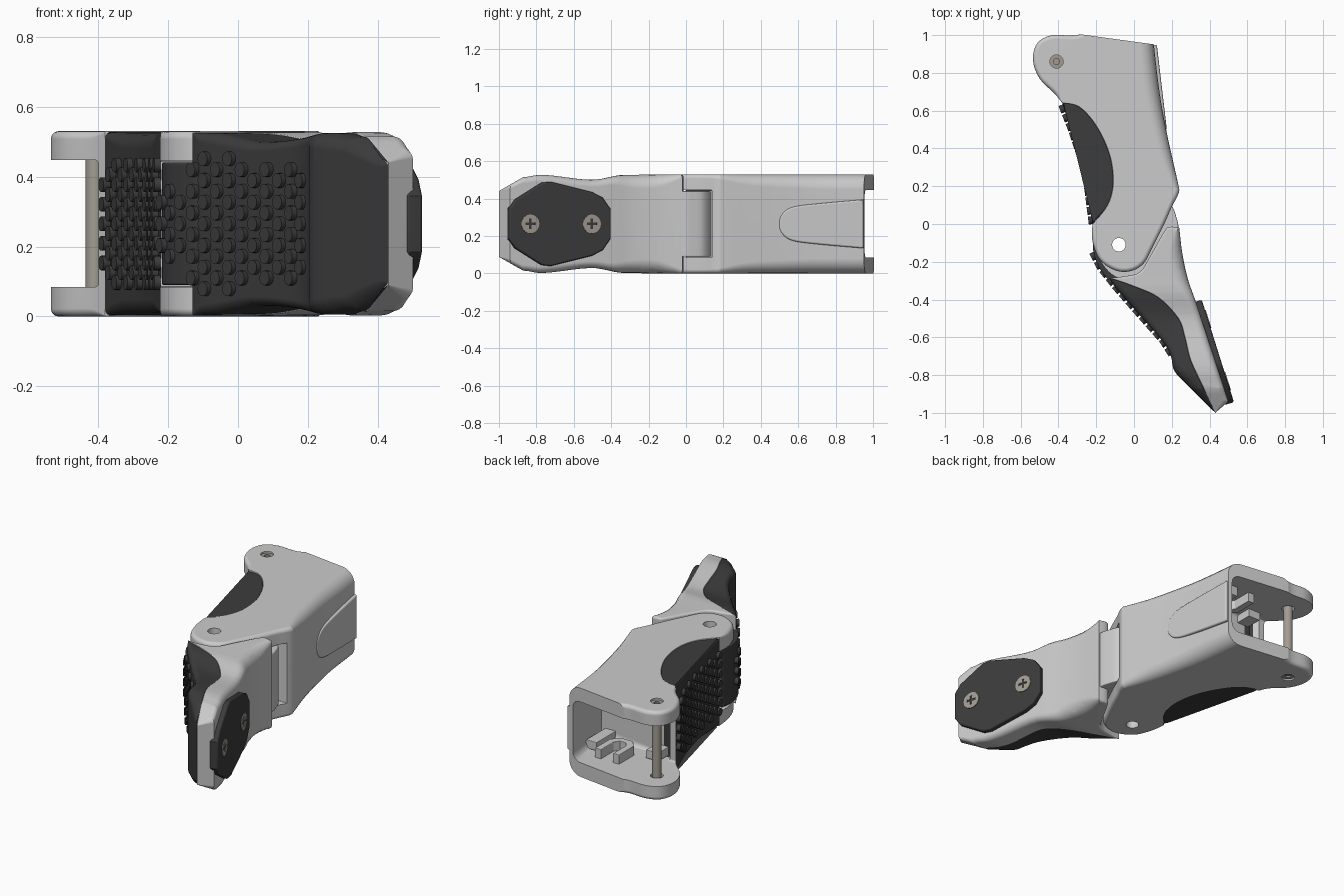
import bpy, bmesh, math
from mathutils import Vector, Matrix

if "Cube" in bpy.data.objects:
    bpy.data.objects.remove(bpy.data.objects["Cube"])

ZM = 0.265  # mid height of the part


def material(name, c):
    m = bpy.data.materials.new(name)
    m.diffuse_color = (*c, 1)
    m.use_nodes = True
    m.node_tree.nodes["Principled BSDF"].inputs["Base Color"].default_value = m.diffuse_color
    return m


DARK = material("dark_rubber", (0.045, 0.045, 0.045))
STEEL = material("steel", (0.36, 0.33, 0.29))


def finish(name, bm, mat=None, matrix=None):
    me = bpy.data.meshes.new(name)
    bm.to_mesh(me)
    bm.free()
    if matrix:
        me.transform(matrix)
    ob = bpy.data.objects.new(name, me)
    bpy.context.collection.objects.link(ob)
    if mat:
        me.materials.append(mat)
    return ob


def frame(origin, ex, ey):
    ex, ey = Vector(ex).normalized(), Vector(ey).normalized()
    m = Matrix((ex, ey, ex.cross(ey))).transposed().to_4x4()
    m.translation = origin
    return m


def curve(pts, r, steps=5):
    """Closed smooth curve; points are (x, y, rounding, sharp)."""
    ctl = []
    for p in pts:
        v = Vector((p[0], p[1], p[2] if len(p) > 2 else r))
        ctl += [v] * (2 if len(p) > 3 else 1)
    out, n = [], len(ctl)
    for i in range(n):
        a, b, c, d = (ctl[(i + k) % n] for k in (-1, 0, 1, 2))
        if (b.xy - c.xy).length < 1e-5:
            continue
        for s in range(steps):
            t = s / steps
            out.append(0.5 * (2 * b + (c - a) * t + (2 * a - 5 * b + 4 * c - d) * t * t
                              + (3 * b - a - 3 * c + d) * t ** 3))
    return out


def slab(name, pts, z0, z1, r=0.02, mat=None, matrix=None, smooth=True, levels=5):
    """Extruded outline with its rims rounded by a per-point radius."""
    ps = curve(pts, r) if smooth else [Vector((p[0], p[1], p[2] if len(p) > 2 else r)) for p in pts]
    n = len(ps)
    if sum(ps[i - 1].x * ps[i].y - ps[i].x * ps[i - 1].y for i in range(n)) < 0:
        ps.reverse()
    bm = bmesh.new()
    rings = []
    ang = [k / levels * math.pi / 2 for k in range(levels + 1)]
    for a, top in [(a, 0) for a in reversed(ang)] + [(a, 1) for a in ang]:
        ring = []
        for i, p in enumerate(ps):
            e = (p.xy - ps[i - 1].xy).normalized() + (ps[(i + 1) % n].xy - p.xy).normalized()
            e.normalize()
            rad = max(p.z, 0.003)
            q = p.xy + Vector((-e.y, e.x)) * rad * (1 - math.cos(a))
            dz = rad * (1 - math.sin(a))
            ring.append(bm.verts.new((q.x, q.y, z1 - dz if top else z0 + dz)))
        rings.append(ring)
    for a, b in zip(rings, rings[1:]):
        for i in range(n):
            bm.faces.new((a[i - 1], a[i], b[i], b[i - 1]))
    bm.faces.new(rings[0][::-1])
    bm.faces.new(rings[-1])
    return finish(name, bm, mat, matrix)


def box(name, x0, x1, y0, y1, z0, z1, **kw):
    return slab(name, [(x0, y0), (x1, y0), (x1, y1), (x0, y1)], z0, z1, 0.004, smooth=False, **kw)


def rod(name, x, y, r, z0, z1, mat=None, matrix=None):
    bm = bmesh.new()
    bmesh.ops.create_cone(bm, cap_ends=True, segments=32, radius1=r, radius2=r, depth=z1 - z0,
                          matrix=Matrix.Translation((x, y, (z0 + z1) / 2)))
    return finish(name, bm, mat, matrix)


def cut(ob, cutters):
    for c in cutters:
        m = ob.modifiers.new("cut", 'BOOLEAN')
        m.object, m.operation, m.solver, m.use_self = c, 'DIFFERENCE', 'EXACT', True
    me = bpy.data.meshes.new_from_object(
        ob.evaluated_get(bpy.context.evaluated_depsgraph_get()))
    ob.modifiers.clear()
    ob.data = me


def trim(ob, co, no):
    """Slice off everything beyond a plane and close the end."""
    bm = bmesh.new()
    bm.from_mesh(ob.data)
    bmesh.ops.bisect_plane(bm, geom=bm.verts[:] + bm.edges[:] + bm.faces[:], dist=1e-5,
                           plane_co=co, plane_no=no, clear_outer=True)
    bmesh.ops.holes_fill(bm, edges=[e for e in bm.edges if e.is_boundary])
    bmesh.ops.recalc_face_normals(bm, faces=bm.faces)
    bm.to_mesh(ob.data)
    bm.free()


def taper(ob, table):
    """Scale the height along y so that the side silhouette follows the table."""
    bm = bmesh.new()
    bm.from_mesh(ob.data)
    for k in range(-33, 0):
        bmesh.ops.bisect_plane(bm, geom=bm.verts[:] + bm.edges[:] + bm.faces[:], dist=1e-5,
                               plane_co=(0, k * .03 - .0007, 0), plane_no=(0, 1, 0))
    for v in bm.verts:
        for (y0, h0), (y1, h1) in zip(table, table[1:]):
            if y0 <= v.co.y <= y1:
                t = (v.co.y - y0) / (y1 - y0)
                t = t if y1 < -.85 else t * t * (3 - 2 * t)
                v.co.z = ZM + (v.co.z - ZM) * (h0 + (h1 - h0) * t) / ZM
    bm.to_mesh(ob.data)
    bm.free()


def studs(name, path, cols, half, pitch):
    """Staggered round grip studs on a path; half(t) is the half height of a column."""
    bm = bmesh.new()
    path = [Vector(p) for p in path]
    seg = [(b - a).length for a, b in zip(path, path[1:])]
    for c in range(cols):
        d, i = sum(seg) * c / (cols - 1), 0
        while i < len(seg) - 1 and d > seg[i]:
            d -= seg[i]
            i += 1
        e = (path[i + 1] - path[i]).normalized()
        p = path[i] + e * d
        for k in range(-8, 9):
            z = (k + 0.5 * (c % 2)) * pitch
            if abs(z) <= half(c / (cols - 1)):
                m = frame((p.x, p.y, ZM + z), (0, 0, 1), (-e.x, -e.y, 0))
                bmesh.ops.create_cone(bm, cap_ends=True, segments=16, radius1=0.021,
                                      radius2=0.021, depth=0.03, matrix=m)
    return finish(name, bm, DARK)


# cutters: open rear cavity, hinge slot, hinge hole, pin hole
cavity = slab("cavity_cutter", [(-.7, 1.2), (.05, 1.2, .05), (.08, .95, .05), (.125, .62, .05), (-.33, .62),
                                (-.36, .665), (-.7, .665)], .085, .447, .012, smooth=False)
slot = slab("slot_cutter", [(.4, .14), (.1, .14), (-.1, .06), (-.215, .0), (-.4, -.01),
                            (-.4, -.4), (.4, -.4)], .085, .445, .004, smooth=False)
hinge = rod("hinge_cutter", -.08, -.11, .036, -1, 2)
pin_hole = rod("pin_cutter", -.41, .86, .035, -1, 2)
cutters = [cavity, slot, hinge, pin_hole]

# inner curve shared by the shell and its grip pad
inner = [(-.14, .1, .003), (-.11, .22, .003), (-.13, .37, .003), (-.2, .52, .003), (-.29, .62, .003)]
shell = slab("base_shell", [
    (-.43, 1), (-.3, 1), (-.2, 1.06), (.08, 1.2, .02, 1), (.09, 1.08, .08), (.105, .95, .08), (.135, .7, .08),
    (.17, .5, .07), (.205, .34, .06), (.234, .21, .035), (.237, .165, .025), (.2, .09), (.16, 0), (.1, -.12),
    (.05, -.21), (-.02, -.25), (-.1, -.245), (-.18, -.19), (-.22, -.09), (-.22, 0, .003, 1)] + inner +
    [(-.38, .64, .003, 1), (-.42, .69), (-.5, .77), (-.535, .87), (-.51, .96)], 0, .53, .022)
trim(shell, (.105, .951, 0), (.05, .365, 0))
cut(shell, [cavity, slot, hinge, pin_hole])
base_pad = slab("base_grip_pad", [(-.22, 0, .02, 1)] + inner + [
    (-.38, .64, .02, 1), (-.335, .5, .045), (-.285, .35, .045), (-.25, .2, .045), (-.235, .1)],
    .003, .527, .03, DARK)
cut(base_pad, [cavity, slot])
studs("base_grip_studs", [(-.378, .61), (-.335, .5), (-.285, .35), (-.25, .2), (-.227, .02)],
      13, lambda t: .19 if t > .1 else .15, .056)

# raised ridge on the back of the shell
slab("back_ridge", [(.23, .13, .01, 1), (.0, .11), (-.15, .09), (-.21, .05), (-.225, 0), (-.21, -.05),
                    (-.15, -.09), (0, -.11), (.23, -.13, .01, 1)], -.02, .006, .01,
     matrix=frame((.142, .72, ZM), (-.053, .45, 0), (0, 0, 1)))

# guides inside the open end, mirrored top and bottom
for side, z in (("lower", .08), ("upper", .39)):
    slab(f"{side}_guide_fork", [(-.16, .86), (-.12, .86), (-.12, .74), (-.1, .71), (-.06, .71), (-.04, .74),
                                (-.04, .86), (0, .86), (0, .72), (-.04, .67), (-.12, .67), (-.16, .72)],
         z, z + .06, .004, smooth=False)
    box(f"{side}_pin_block", -.32, -.24, .6, .72, z + .01, z + .06)
    box(f"{side}_back_block", .03, .1, .6, .8, z + .01, z + .06)

# cross pin with socket collars
rod("cross_pin", -.41, .86, .026, .02, .51, STEEL)
for i, z in enumerate((.01, .49)):
    ring = rod(f"pin_collar_{i}", -.41, .86, .036, z, z + .03, STEEL)
    hexcut = rod("hex_cutter", -.41, .86, .016, z - .05, z + .08)
    cut(ring, [hexcut])
    cutters.append(hexcut)

# hinge tongue between the forks
tongue = slab("hinge_tongue", [
    (.235, -.03), (.223, .04), (.195, .1), (.13, .13), (.05, .07), (-.08, .01), (-.17, -.03), (-.2, -.1),
    (-.19, -.18), (-.12, -.27), (0, -.32), (.12, -.34), (.22, -.2)], .09, .44, .006)
cut(tongue, [hinge])
slab("tongue_pad", [(-.2, -.04), (-.218, -.12), (-.19, -.22), (-.12, -.31), (-.08, -.29), (-.13, -.22),
                    (-.175, -.13)], .09, .44, .006, DARK)

# fingertip body and its grip pad, waisted and tapered in height
half = [(-1.02, .165), (-.87, .25), (-.78, .262), (-.5, .236), (-.33, .262), (-.1, ZM)]
seam = [(0, -.33, .003), (.13, -.39, .003), (.235, -.5, .003), (.27, -.6, .003), (.3, -.72, .003), (.36, -.85, .003)]
tip = slab("tip_body", [
    (-.13, -.285, .003, 1), (-.05, -.277), (.03, -.255), (.08, -.18), (.16, -.04), (.19, -.015),
    (.24, -.02, .02, 1), (.255, -.15, .07), (.285, -.29, .07), (.33, -.42, .045), (.415, -.68, .04),
    (.5, -.94, .03, 1), (.43, -1, .003, 1)] + seam[::-1], 0, .53, .012)
taper(tip, half)
tip_pad = slab("tip_grip_pad", [(-.13, -.285, .003, 1)] + seam + [
    (.43, -.998, .01, 1), (.4, -.97, .04), (.3, -.87, .045), (.215, -.78, .045), (.195, -.7), (.15, -.62),
    (.0, -.45), (-.1, -.335)], .002, .528, .03, DARK)
taper(tip_pad, half)
studs("tip_grip_studs", [(-.213, -.17), (-.18, -.235), (-.1, -.335), (0, -.45), (.15, -.62), (.185, -.675)],
      13, lambda t: .1 if t < .18 else .2 if t < .65 else .16, .062)

# back plate of the tip, held by two cross-head screws
plate = frame((.415, -.68, ZM), (-.17, .54, 0), (0, 0, 1))
outline = [(-.285, .08), (-.285, -.08), (-.25, -.13), (-.1, -.22), (-.05, -.225), (.18, -.17),
           (.24, -.14), (.283, -.08), (.283, .08), (.24, .14), (.18, .17), (-.05, .225), (-.1, .22), (-.25, .13)]
slab("tip_plate", outline, -.02, .03, .01, DARK, plate, smooth=False, levels=3)
for i, u in enumerate((-.17, .175)):
    screw = rod(f"plate_screw_{i}", u, 0, .05, 0, .034, STEEL, plate)
    cross = [box("cross_cutter", u - a, u + a, -b, b, .02, .06,
                 matrix=plate) for a, b in ((.028, .007), (.007, .028))]
    cut(screw, cross)
    cutters += cross

# remove helpers, smooth, and keep the flat faces flat
for c in cutters:
    bpy.data.objects.remove(c)
bpy.ops.object.select_all(action='SELECT')
bpy.context.view_layer.objects.active = shell
bpy.ops.object.shade_smooth_by_angle(angle=math.radians(32))
for ob in bpy.context.scene.objects:
    ob.modifiers.new("flat_faces", 'WEIGHTED_NORMAL').keep_sharp = True
